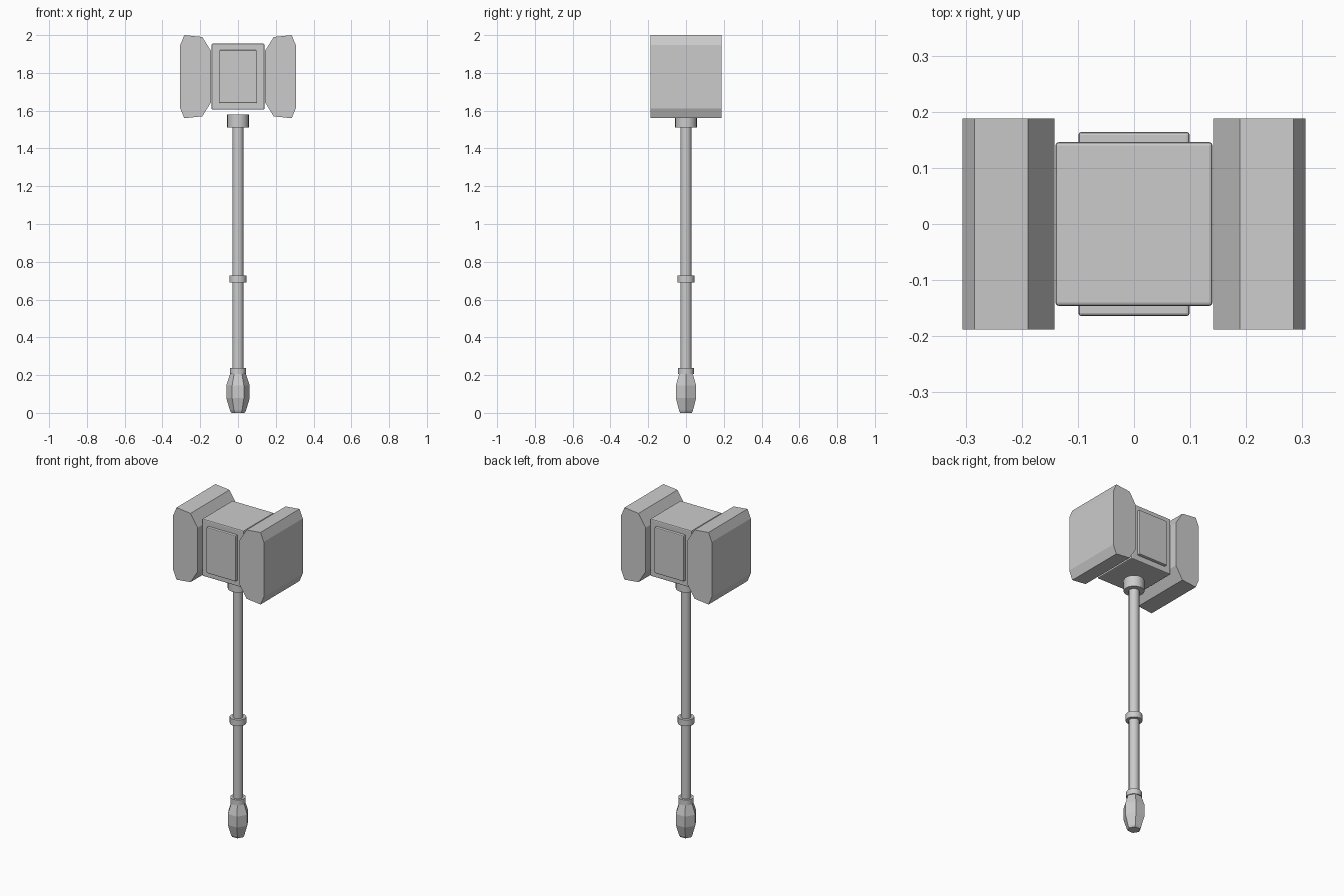
import bpy, bmesh, math

cube = bpy.data.objects.get("Cube")
if cube:
    bpy.data.objects.remove(cube, do_unlink=True)

steel = bpy.data.materials.new("grey steel")
steel.use_nodes = True
GREY = (0.6, 0.6, 0.6, 1)
steel.diffuse_color = GREY
steel.node_tree.nodes["Principled BSDF"].inputs["Base Color"].default_value = GREY


def finish(name, bm, smooth=False):
    bmesh.ops.recalc_face_normals(bm, faces=bm.faces)
    mesh = bpy.data.meshes.new(name)
    bm.to_mesh(mesh)
    bm.free()
    mesh.materials.append(steel)
    obj = bpy.data.objects.new(name, mesh)
    bpy.context.collection.objects.link(obj)
    if smooth:
        bpy.ops.object.select_all(action="DESELECT")
        obj.select_set(True)
        bpy.context.view_layer.objects.active = obj
        bpy.ops.object.shade_smooth_by_angle(angle=math.radians(35))
    return obj


def box(name, half_x, half_y, z0, z1, bevel):
    bm = bmesh.new()
    bmesh.ops.create_cube(bm, size=2)
    for v in bm.verts:
        v.co.x *= half_x
        v.co.y *= half_y
        v.co.z = z1 if v.co.z > 0 else z0
    obj = finish(name, bm)
    mod = obj.modifiers.new("Bevel", "BEVEL")
    mod.width = bevel
    mod.segments = 2
    return obj


def lathe(name, profile, sides, smooth=False):
    """Stack rings of (radius, height) and cap both ends."""
    bm = bmesh.new()
    rings = []
    for r, z in profile:
        angles = [math.tau * i / sides for i in range(sides)]
        rings.append([bm.verts.new((r * math.cos(a), r * math.sin(a), z)) for a in angles])
    for low, high in zip(rings, rings[1:]):
        for i in range(sides):
            j = (i + 1) % sides
            bm.faces.new((low[i], low[j], high[j], high[i]))
    bm.faces.new(rings[0])
    bm.faces.new(rings[-1])
    return finish(name, bm, smooth)


def striking_end(name, side):
    """Chamfered section, mirrored about its middle height, extruded in depth."""
    mid, half_depth = 1.78, 0.188
    upper = [(0.142, 0.135), (0.189, 0.21), (0.284, 0.22), (0.306, 0.168)]
    section = upper + [(x, -h) for x, h in reversed(upper)]
    bm = bmesh.new()
    face = bm.faces.new([bm.verts.new((side * x, -half_depth, mid + h)) for x, h in section])
    ext = bmesh.ops.extrude_face_region(bm, geom=[face])
    moved = [g for g in ext["geom"] if isinstance(g, bmesh.types.BMVert)]
    bmesh.ops.translate(bm, verts=moved, vec=(0, 2 * half_depth, 0))
    return finish(name, bm)


# Hammer head
box("head_block", 0.14, 0.146, 1.605, 1.955, 0.006)
box("head_panel", 0.099, 0.164, 1.64, 1.92, 0.005)
striking_end("left_striking_end", 1)
striking_end("right_striking_end", -1)

# Handle with its collar and rings
lathe("shaft", [(0.029, 0.19), (0.029, 1.54)], 24, True)
for name, radius, z0, z1 in (("head_collar", 0.057, 1.512, 1.58),
                             ("middle_ring", 0.046, 0.69, 0.728),
                             ("lower_ring", 0.043, 0.205, 0.238)):
    lathe(name, [(radius, z0), (radius, z1)], 24, True)

# Faceted pommel
lathe("pommel", [(0.035, 0), (0.042, 0.012), (0.062, 0.078),
                 (0.062, 0.145), (0.042, 0.205), (0.037, 0.21)], 6)
